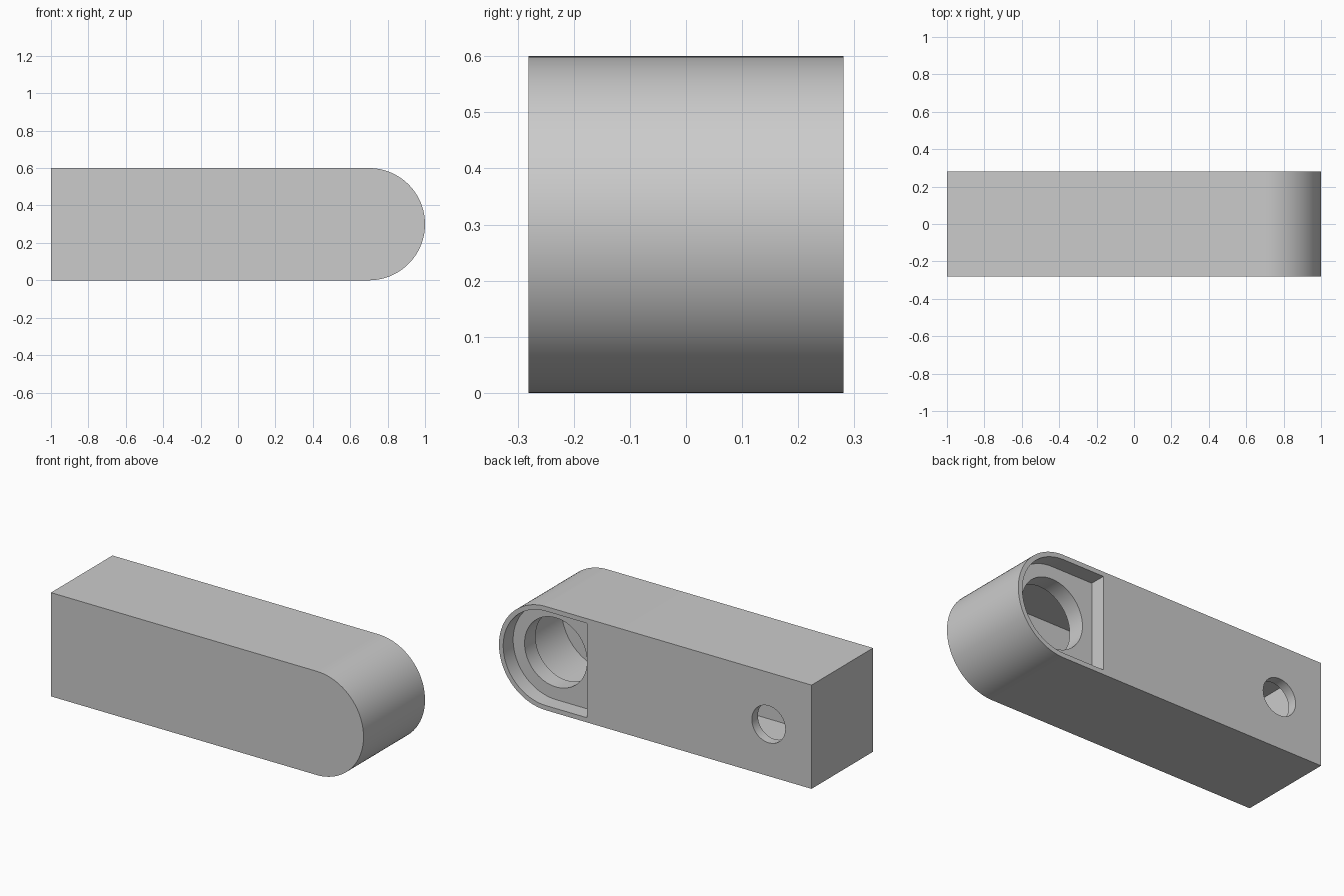
import bpy, bmesh, math

if "Cube" in bpy.data.objects:
    bpy.data.objects.remove(bpy.data.objects["Cube"])

HALF = 0.281                 # half depth
WALL = 0.027                 # shell thickness
ROUND_X, MID_Z = 0.7, 0.3    # centre of the rounded end

grey = bpy.data.materials.new("light grey")
grey.use_nodes = True
colour = (0.6, 0.6, 0.6, 1)
grey.diffuse_color = colour
grey.node_tree.nodes["Principled BSDF"].inputs["Base Color"].default_value = colour


def prism(name, outline, y0, y1):
    """Extrude an outline of (x, z) points from y0 to y1."""
    bm = bmesh.new()
    face = bm.faces.new([bm.verts.new((x, y0, z)) for x, z in outline])
    new = bmesh.ops.extrude_face_region(bm, geom=[face])["geom"]
    verts = [v for v in new if isinstance(v, bmesh.types.BMVert)]
    bmesh.ops.translate(bm, verts=verts, vec=(0, y1 - y0, 0))
    bmesh.ops.recalc_face_normals(bm, faces=bm.faces)
    mesh = bpy.data.meshes.new(name)
    bm.to_mesh(mesh)
    bm.free()
    obj = bpy.data.objects.new(name, mesh)
    bpy.context.collection.objects.link(obj)
    mesh.materials.append(grey)
    return obj


def arc(cx, radius, start, end, steps):
    return [(cx + radius * math.cos(a), MID_Z + radius * math.sin(a))
            for a in (start + (end - start) * i / steps for i in range(steps + 1))]


def rounded_bar(x0, radius):
    """Square at x0, half round at the other end."""
    half_round = arc(ROUND_X, radius, -math.pi / 2, math.pi / 2, 48)
    return half_round + [(x0, MID_Z + radius), (x0, MID_Z - radius)]


def circle(cx, radius):
    return arc(cx, radius, 0, math.tau, 64)[:-1]


def cut(target, name, outline, y0, y1):
    cutter = prism(name, outline, y0, y1)
    cutter.hide_render = True
    mod = target.modifiers.new(name, "BOOLEAN")
    mod.operation, mod.solver, mod.object = "DIFFERENCE", "EXACT", cutter
    bpy.context.view_layer.objects.active = target
    bpy.ops.object.modifier_apply(modifier=name)
    bpy.data.objects.remove(cutter)


# Outer body
body = prism("housing", rounded_bar(-1, MID_Z), -HALF, HALF)

# Hollow inside: full-length chamber, shallower behind the round recess
inner = MID_Z - WALL
front = -HALF + WALL
cut(body, "chamber", rounded_bar(-1 + WALL, inner), front, 0.09)
box = [(-1 + WALL, WALL), (0.41, WALL), (0.41, 2 * MID_Z - WALL), (-1 + WALL, 2 * MID_Z - WALL)]
cut(body, "rear_chamber", box, 0.0, HALF - 0.055)

# Recess and openings in the back
cut(body, "recess", rounded_bar(0.438, inner), 0.19, HALF + 0.1)
cut(body, "large_opening", circle(ROUND_X, 0.2), 0.0, HALF + 0.1)
cut(body, "small_opening", circle(-0.725, 0.107), 0.0, HALF + 0.1)

# Smooth the curved walls and keep the edges sharp
bpy.ops.object.select_all(action="DESELECT")
body.select_set(True)
bpy.context.view_layer.objects.active = body
bpy.ops.object.shade_smooth_by_angle(angle=math.radians(30))
